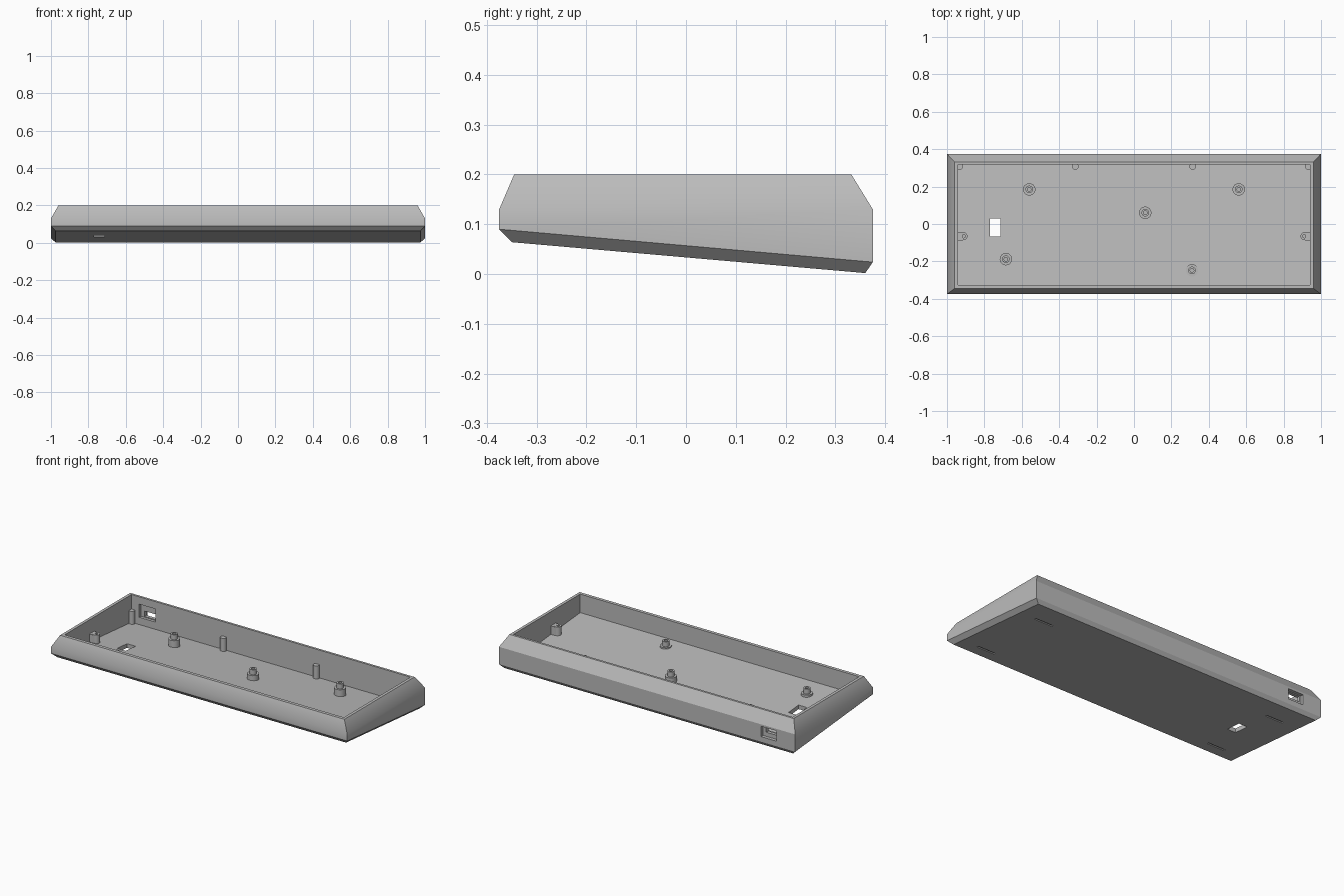
import bpy, bmesh, math

cube = bpy.data.objects.get("Cube")
if cube:
    bpy.data.objects.remove(cube, do_unlink=True)

grey = bpy.data.materials.new("plain grey")
grey.use_nodes = True
grey.diffuse_color = (0.5, 0.5, 0.5, 1)
grey.node_tree.nodes["Principled BSDF"].inputs["Base Color"].default_value = (0.5, 0.5, 0.5, 1)

SLOPE = (0.064 - 0.002) / 0.71
FLOOR = 0.025


def under(y):
    """Height of the sloping underside at depth y."""
    return 0.002 + (0.36 - y) * SLOPE


def make(name, bm):
    bmesh.ops.recalc_face_normals(bm, faces=bm.faces)
    mesh = bpy.data.meshes.new(name)
    bm.to_mesh(mesh)
    bm.free()
    obj = bpy.data.objects.new(name, mesh)
    obj.data.materials.append(grey)
    bpy.context.collection.objects.link(obj)
    return obj


def smooth(obj, degrees=31):
    bpy.ops.object.select_all(action='DESELECT')
    obj.select_set(True)
    bpy.context.view_layer.objects.active = obj
    bpy.ops.object.shade_smooth_by_angle(angle=math.radians(degrees))


def box(name, x0, x1, y0, y1, z0, z1):
    """Box whose heights may be numbers or functions of y."""
    bm = bmesh.new()
    bmesh.ops.create_cube(bm, size=1)
    for v in bm.verts:
        v.co.x = x0 if v.co.x < 0 else x1
        v.co.y = y0 if v.co.y < 0 else y1
        z = z0 if v.co.z < 0 else z1
        v.co.z = z(v.co.y) if callable(z) else z
    return make(name, bm)


def lathe(name, x, y, profile, sides=24):
    """Turned part from (radius, height) points, closed at both ends."""
    bm = bmesh.new()
    rings = []
    for r, z in profile:
        rings.append([bm.verts.new((x + r * math.cos(math.tau * i / sides),
                                    y + r * math.sin(math.tau * i / sides), z))
                      for i in range(sides)])
    for a, b in zip(rings, rings[1:]):
        for i in range(sides):
            j = (i + 1) % sides
            bm.faces.new((a[i], a[j], b[j], b[i]))
    bm.faces.new(rings[0])
    bm.faces.new(rings[-1])
    obj = make(name, bm)
    smooth(obj)
    return obj


# Tray shell: rectangular rings (half width, front y, front z, back y, back z)
rings = [
    (0.975, -0.35, 0.064, 0.36, 0.002),
    (1.0, -0.375, 0.09, 0.375, 0.024),
    (1.0, -0.375, 0.13, 0.375, 0.13),
    (0.96, -0.345, 0.2, 0.332, 0.2),
    (0.942, -0.325, 0.2, 0.318, 0.2),
    (0.942, -0.325, under(-0.325) + FLOOR, 0.318, under(0.318) + FLOOR),
]
bm = bmesh.new()
loops = [[bm.verts.new(p) for p in ((-w, fy, fz), (w, fy, fz), (w, by, bz), (-w, by, bz))]
         for w, fy, fz, by, bz in rings]
for a, b in zip(loops, loops[1:]):
    for i in range(4):
        j = (i + 1) % 4
        bm.faces.new((a[i], a[j], b[j], b[i]))
bm.faces.new(loops[0])
bm.faces.new(loops[-1])
tray = make("tray", bm)

# Openings: floor window, stepped rear port, shallow foot slots
cutters = [
    box("floor_window", -0.77, -0.713, -0.067, 0.03, -0.1, 0.15),
    box("port_outer", -0.875, -0.77, 0.355, 0.45, 0.055, 0.118),
    box("port_inner", -0.89, -0.78, 0.25, 0.335, 0.075, 0.155),
    box("port_hole", -0.865, -0.79, 0.3, 0.4, 0.08, 0.113),
]
for x in (-0.81, 0.81):
    for y in (-0.275, 0.21):
        cutters.append(box("foot_slot", x - 0.06, x + 0.06, y - 0.006, y + 0.006,
                           -0.1, lambda d: under(d) + 0.006))
for cutter in cutters:
    cutter.hide_render = True
    mod = tray.modifiers.new("cut", 'BOOLEAN')
    mod.operation = 'DIFFERENCE'
    mod.solver = 'EXACT'
    mod.object = cutter
    bpy.context.view_layer.objects.active = tray
    bpy.ops.object.modifier_apply(modifier=mod.name)
    bpy.data.objects.remove(cutter, do_unlink=True)
smooth(tray)

# Stepped screw standoffs with blind holes
for x, y in ((-0.56, 0.185), (0.56, 0.185), (0.06, 0.06), (-0.685, -0.188), (0.31, -0.248)):
    base = under(y) + 0.01
    lathe("standoff", x, y, [(0.033, base), (0.033, 0.086), (0.02, 0.086), (0.02, 0.116),
                             (0.01, 0.116), (0.01, 0.09)])

# Support pins along the back wall and in its corners
for side in (-1, 1):
    for x in (0.314, 0.932):
        lathe("support_pin", side * x, 0.308, [(0.018, under(0.308) + 0.01), (0.018, 0.112)])

# Side mounts: block against the wall with a rounded, drilled nose
for side in (-1, 1):
    base = under(-0.065) + 0.01
    xs = sorted((side * 0.95, side * 0.915))
    box("side_mount_block", xs[0], xs[1], -0.088, -0.042, base, 0.114)
    lathe("side_mount_nose", side * 0.911, -0.065,
          [(0.021, base), (0.021, 0.116), (0.009, 0.116), (0.009, 0.09)])
